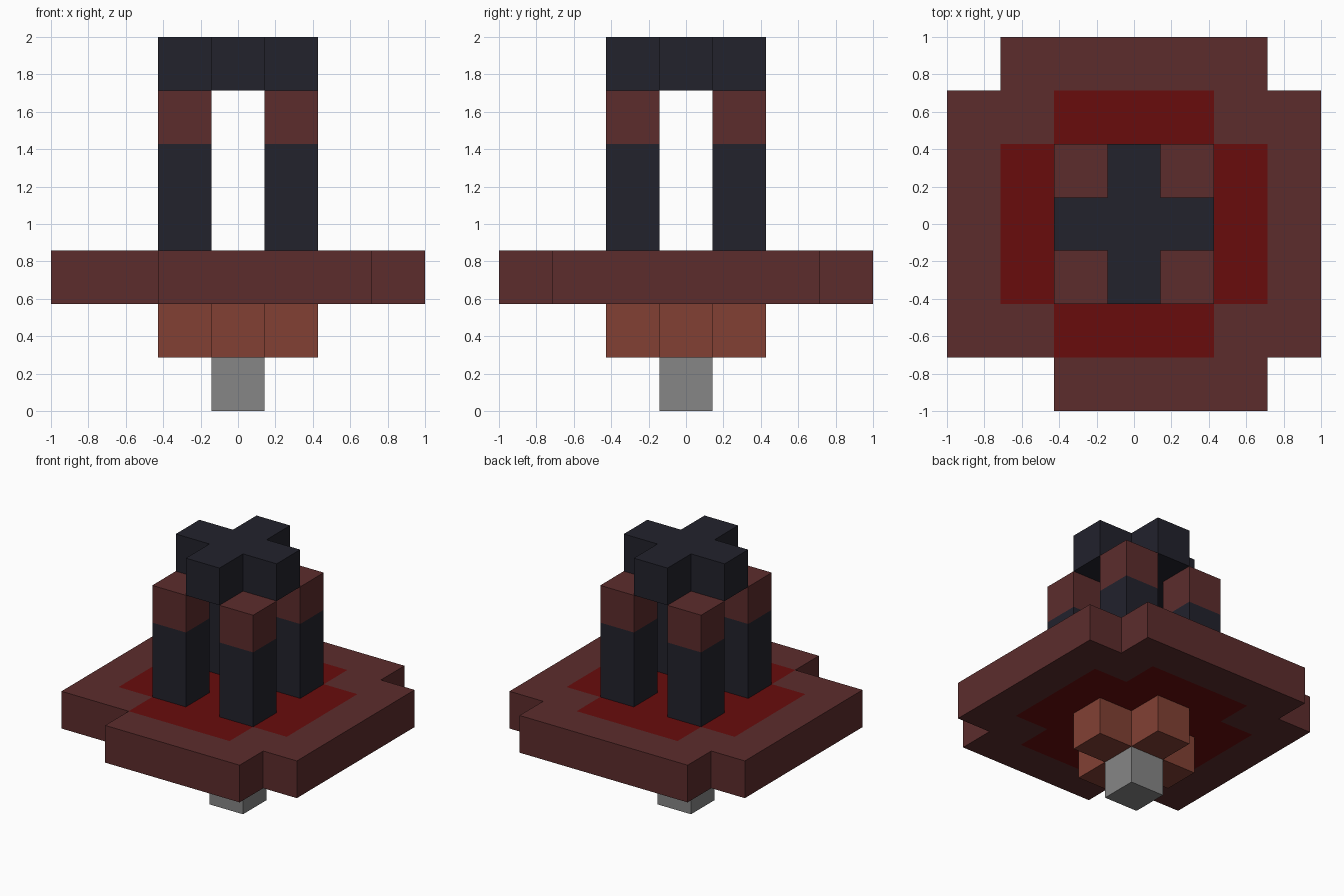
import bpy
import bmesh

if "Cube" in bpy.data.objects:
    bpy.data.objects.remove(bpy.data.objects["Cube"], do_unlink=True)

U = 2 / 7  # edge of one block


def material(name, *rgb):
    mat = bpy.data.materials.new(name)
    mat.use_nodes = True
    mat.diffuse_color = (*rgb, 1)
    mat.node_tree.nodes["Principled BSDF"].inputs["Base Color"].default_value = (*rgb, 1)
    return mat


brown = material("dark_brown", 0.107, 0.0252, 0.0252)
red = material("deep_red", 0.138, 0.0037, 0.0037)
black = material("blue_black", 0.016, 0.016, 0.0252)
orange = material("burnt_orange", 0.223, 0.0513, 0.0343)
grey = material("mid_grey", 0.238, 0.238, 0.238)


def block_layer(name, cells, base, height, mats, rule=lambda c: 0):
    """Closed slab made of unit cells, standing on block level 'base'."""
    cells = set(cells)
    bm = bmesh.new()
    z0, z1 = base * U, (base + height) * U

    def face(points, cell):
        f = bm.faces.new([bm.verts.new(p) for p in points])
        f.material_index = rule(cell)

    for x, y in cells:
        l, r, f, b = [(v + s) * U for v in (x, y) for s in (-0.5, 0.5)]
        ring = [(l, f), (r, f), (r, b), (l, b)]
        face([(*p, z1) for p in ring], (x, y))
        face([(*p, z0) for p in reversed(ring)], (x, y))
        # Walls only where there is no neighbour
        for i, (dx, dy) in enumerate([(0, -1), (1, 0), (0, 1), (-1, 0)]):
            if (x + dx, y + dy) not in cells:
                p, q = ring[i], ring[(i + 1) % 4]
                face([(*p, z0), (*q, z0), (*q, z1), (*p, z1)], (x, y))
    bmesh.ops.remove_doubles(bm, verts=bm.verts, dist=0.001)
    mesh = bpy.data.meshes.new(name)
    bm.to_mesh(mesh)
    bm.free()
    for m in mats:
        mesh.materials.append(m)
    obj = bpy.data.objects.new(name, mesh)
    bpy.context.collection.objects.link(obj)
    return obj


cross = [(0, 0), (1, 0), (-1, 0), (0, 1), (0, -1)]

# Foot and the cross above it
block_layer("foot", [(0, 0)], 0, 1, [grey])
block_layer("lower_cross", cross, 1, 1, [orange])

# Wide plate: notched corners, red middle
missing = {(sx * 3, sy * 3) for sx in (-1, 1) for sy in (-1, 1)} | {(-2, -3)}
plate = [(x, y) for x in range(-3, 4) for y in range(-3, 4) if (x, y) not in missing]
block_layer("plate", plate, 2, 1, [brown, red],
            lambda c: int(max(map(abs, c)) <= 2 and abs(c[0]) + abs(c[1]) < 4))

# Four pillars with brown caps
for side, sx in (("right", -1), ("left", 1)):
    for end, sy in (("front", -1), ("back", 1)):
        block_layer(f"{end}_{side}_pillar", [(sx, sy)], 3, 2, [black])
        block_layer(f"{end}_{side}_pillar_cap", [(sx, sy)], 5, 1, [brown])

# Cross on top
block_layer("top_cross", cross, 6, 1, [black])
